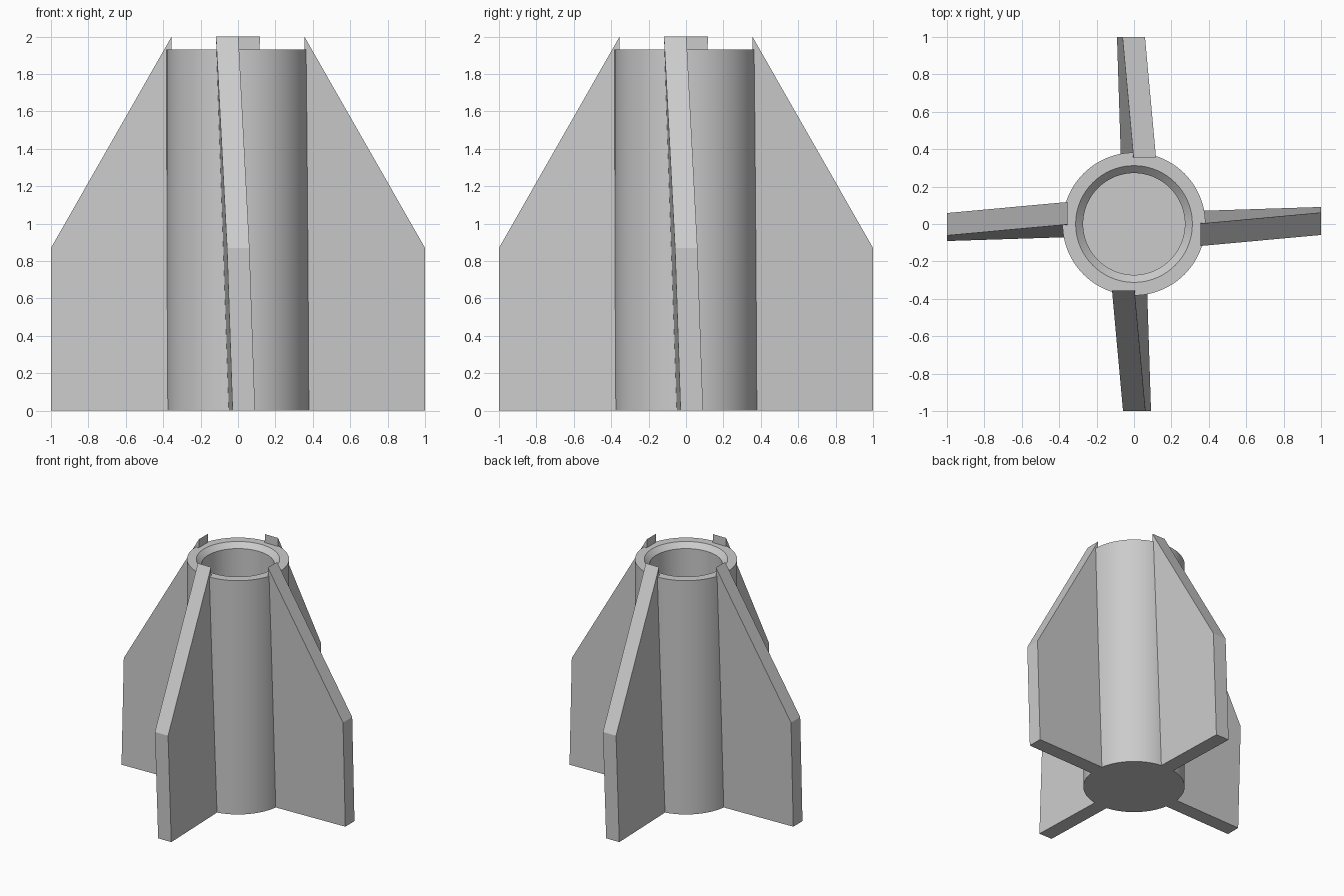
import bpy
import bmesh
from math import pi, radians
from mathutils import Matrix, Vector

cube = bpy.data.objects.get("Cube")
if cube:
    bpy.data.objects.remove(cube)

GREY = (0.6, 0.6, 0.6, 1.0)
grey = bpy.data.materials.new("plain_grey")
grey.use_nodes = True
grey.diffuse_color = GREY
grey.node_tree.nodes["Principled BSDF"].inputs["Base Color"].default_value = GREY


def add_object(name, bm):
    bmesh.ops.recalc_face_normals(bm, faces=bm.faces)
    mesh = bpy.data.meshes.new(name)
    bm.to_mesh(mesh)
    bm.free()
    mesh.materials.append(grey)
    obj = bpy.data.objects.new(name, mesh)
    bpy.context.collection.objects.link(obj)
    return obj


# Tube body: closed base, deep bore, chamfered mouth
HEIGHT, RADIUS, BORE, CHAMFER, FLOOR = 1.93, 0.382, 0.272, 0.04, 0.1
profile = [(0, 0), (RADIUS, 0), (RADIUS, HEIGHT), (BORE + CHAMFER, HEIGHT),
           (BORE, HEIGHT - CHAMFER), (BORE, FLOOR), (0, FLOOR)]
bm = bmesh.new()
verts = [bm.verts.new((r, 0, z)) for r, z in profile]
edges = [bm.edges.new(pair) for pair in zip(verts, verts[1:])]
bmesh.ops.spin(bm, geom=verts + edges, axis=(0, 0, 1), cent=(0, 0, 0),
               angle=2 * pi, steps=96, use_merge=True)
bmesh.ops.remove_doubles(bm, verts=bm.verts, dist=0.0001)
body = add_object("tube_body", bm)
bpy.ops.object.select_all(action="DESELECT")
body.select_set(True)
bpy.context.view_layer.objects.active = body
bpy.ops.object.shade_smooth_by_angle(angle=radians(30))

# Fin outline (distance from axis, height), leaning with height and distance
outline = [(0.355, 0), (1, 0), (1, 0.87), (0.355, 2)]
THICKNESS, YAW, LEAN = 0.12, 0.032, -0.034


def fin_mesh():
    bm = bmesh.new()
    side = [bm.verts.new((-0.061 + YAW * r + LEAN * z, -r, z)) for r, z in outline]
    face = bm.faces.new(side)
    grown = bmesh.ops.extrude_face_region(bm, geom=[face])["geom"]
    moved = [v for v in grown if isinstance(v, bmesh.types.BMVert)]
    bmesh.ops.translate(bm, verts=moved, vec=Vector((THICKNESS, 0, 0)))
    return bm


# Four fins, each a quarter turn from the last
for i, name in enumerate(("front_fin", "left_fin", "back_fin", "right_fin")):
    fin = add_object(name, fin_mesh())
    fin.matrix_world = Matrix.Rotation(i * pi / 2, 4, "Z")
